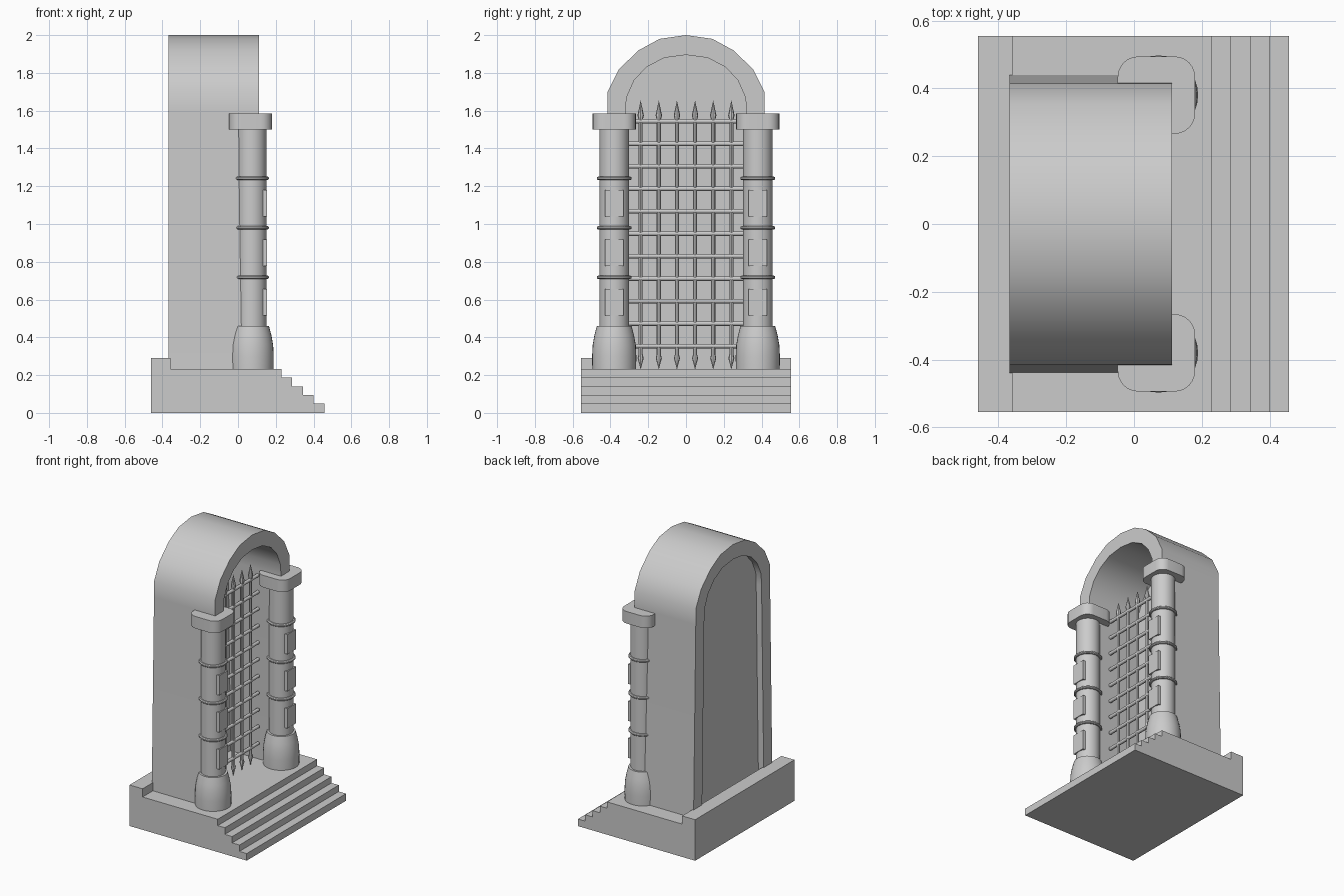
import bpy, bmesh, math
from mathutils import Matrix

if "Cube" in bpy.data.objects:
    bpy.data.objects.remove(bpy.data.objects["Cube"])


def finish(name, bm, angle=None):
    bmesh.ops.recalc_face_normals(bm, faces=bm.faces)
    me = bpy.data.meshes.new(name)
    bm.to_mesh(me)
    bm.free()
    ob = bpy.data.objects.new(name, me)
    bpy.context.collection.objects.link(ob)
    if angle:
        bpy.ops.object.select_all(action='DESELECT')
        ob.select_set(True)
        bpy.context.view_layer.objects.active = ob
        bpy.ops.object.shade_smooth_by_angle(angle=math.radians(angle))
    return ob


def prism(name, pts, place, lo, hi, angle=None):
    """Extrude a closed 2D outline; place(a, b, t) maps it to 3D."""
    bm = bmesh.new()
    rings = [[bm.verts.new(place(a, b, t)) for a, b in pts] for t in (lo, hi)]
    bm.faces.new(rings[0])
    bm.faces.new(rings[1])
    n = len(pts)
    for i in range(n):
        j = (i + 1) % n
        bm.faces.new((rings[0][i], rings[0][j], rings[1][j], rings[1][i]))
    return finish(name, bm, angle)


def lathe(name, prof, loc, segs=32, angle=35, rot=None):
    """Revolve (radius, z) points about z."""
    bm = bmesh.new()
    vs = [bm.verts.new((r, 0, z)) for r, z in prof]
    es = [bm.edges.new(p) for p in zip(vs, vs[1:])]
    bmesh.ops.spin(bm, geom=vs + es, cent=(0, 0, 0), axis=(0, 0, 1),
                   angle=math.tau, steps=segs, use_merge=True)
    bmesh.ops.remove_doubles(bm, verts=bm.verts, dist=1e-5)
    if rot:
        bm.transform(rot)
    ob = finish(name, bm, angle)
    ob.location = loc
    return ob


def box(name, x, y, z):
    pts = [(x[0], y[0]), (x[1], y[0]), (x[1], y[1]), (x[0], y[1])]
    return prism(name, pts, lambda a, b, t: (a, b, t), z[0], z[1])


def along_x(a, b, t):
    return (t, a, b)


# Stepped base with raised back ledge
base = [(-.46, 0), (.457, 0), (.457, .05), (.40, .05), (.40, .095),
        (.343, .095), (.343, .14), (.286, .14), (.286, .187),
        (.23, .187), (.23, .232), (-.358, .232), (-.358, .29), (-.46, .29)]
prism("stepped_base", base, lambda a, b, t: (a, t, b), -.555, .555)

# Arched surround, half outlines mirrored across y
outer = [(.44, .225), (.415, 1.59), (.415, 1.70), (.355, 1.82), (.25, 1.92), (.14, 1.98)]
inner = [(.345, .225), (.32, 1.59), (.315, 1.67), (.275, 1.76), (.21, 1.83), (.115, 1.88)]


def full(half, top):
    return half + [(0, top)] + [(-y, z) for y, z in reversed(half)]


o, i = full(outer, 2.0), full(inner, 1.895)
prism("arch_surround", o + i[::-1], along_x, -.367, .112, 35)

# Back panel closing the arch
prism("back_panel", i, along_x, -.325, -.30)

# Gate: spiked uprights and cross bars
GX = -.07
spike = [(0, .23), (.016, .29), (.011, .31), (.011, 1.55), (.017, 1.575), (0, 1.655)]
for k in range(6):
    lathe("gate_upright", spike, (GX, -.24 + k * .096, 0), 8)
side_turn = Matrix.Rotation(math.radians(90), 4, 'X')
for k in range(11):
    lathe("gate_crossbar", [(0, -.325), (.012, -.325), (.012, .325), (0, .325)],
          (GX, 0, .354 + k * .119), 8, 50, side_turn)

# Rounded-square capital outline
cap = []
for q, (sx, sy) in enumerate([(1, 1), (-1, 1), (-1, -1), (1, -1)]):
    for s in range(7):
        t = math.radians(90 * q + 15 * s)
        cap.append((.066 + sx * .054 + .06 * math.cos(t), sy * .054 + .06 * math.sin(t)))

# Pair of pillars
PX = .072
for s in (-1, 1):
    y = s * .38
    lathe("pillar_foot", [(0, .228), (.116, .228), (.117, .30), (.114, .36), (.105, .41),
                          (.092, .46), (0, .46)], (PX, y, 0))
    lathe("pillar_shaft", [(0, .45), (.078, .45), (.078, 1.51), (0, 1.51)], (PX, y, 0))
    prism("pillar_capital", cap, lambda a, b, t: (a, y + b, t), 1.50, 1.585, 35)
    for k in range(3):
        z = .718 + k * .262
        lathe("pillar_ring", [(.07, z - .009), (.086, z - .009), (.092, z - .004), (.092, z + .004),
                              (.086, z + .009), (.07, z + .009)], (PX, y, 0))
        zc = .585 + k * .262
        box("pillar_plate", (.13, .154), (y - .048, y + .048), (zc - .07, zc + .07))
